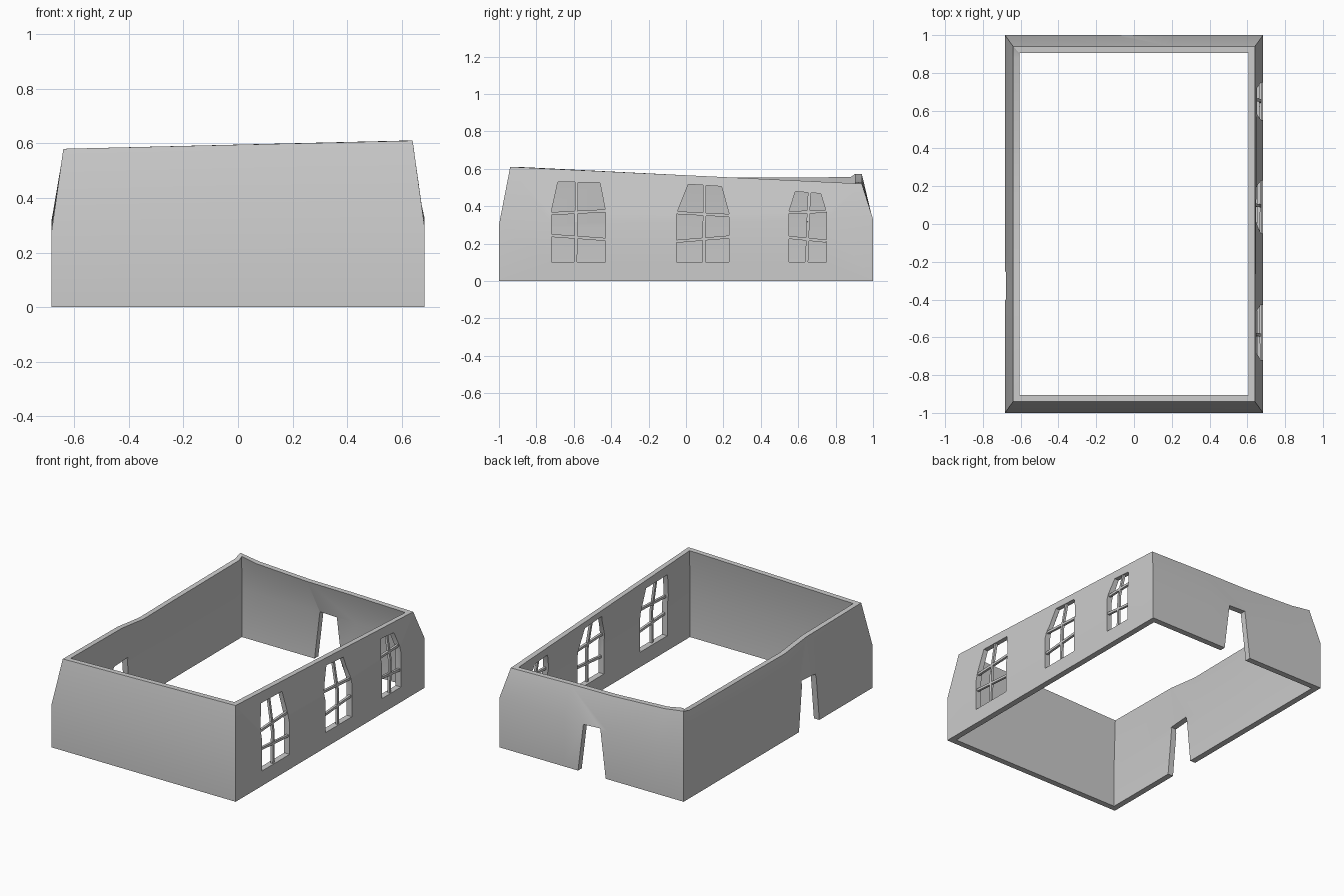
import bpy, bmesh, math
from mathutils import Vector

if "Cube" in bpy.data.objects:
    bpy.data.objects.remove(bpy.data.objects["Cube"])

HX, HY = 0.683, 1.0          # outer half sizes at the base


def make(name, bm):
    bmesh.ops.recalc_face_normals(bm, faces=bm.faces)
    me = bpy.data.meshes.new(name)
    bm.to_mesh(me)
    bm.free()
    ob = bpy.data.objects.new(name, me)
    bpy.context.collection.objects.link(ob)
    return ob


def clamp(v, h):
    return max(-h, min(h, v))


# Perimeter stations: x, y, height of the bend, height of the top
stations = [
    (-HX, -HY, .28, .58), (HX, -HY, .30, .61),                        # front
    (HX, HY, .33, .52),                                             # right
    (.2, HY, .32, .53), (-.12, HY, .32, .533), (-.5, HY, .32, .552),  # back
    (-HX, HY, .32, .572), (-HX, .88, .32, .555), (-HX, .23, .31, .552),
    (-HX, -.13, .30, .548), (-HX, -.36, .29, .574),                 # left
]

# Wall ring: outer foot, outer bend, outer top, inner top, inner bend, inner foot
bm = bmesh.new()
rings = []
for x, y, zb, zt in stations:
    levels = [(0, 0, 0), (0, 0, zb), (.043, .06, zt),
              (.077, .096, zt), (.04, .04, zb), (.04, .04, 0)]
    rings.append([bm.verts.new((clamp(x, HX - ix), clamp(y, HY - iy), z))
                  for ix, iy, z in levels])
for a, b in zip(rings, rings[1:] + rings[:1]):
    for i in range(6):
        j = (i + 1) % 6
        bm.faces.new((a[i], b[i], b[j], a[j]))
walls = make("walls", bm)


def cut(name, outline, axis, lo, hi):
    """Prism with an outline of (across, z) points, removed from the walls."""
    c = bmesh.new()
    ends = []
    for d in (lo, hi):
        pts = [(d, u, z) if axis == 'X' else (u, d, z) for u, z in outline]
        ends.append([c.verts.new(p) for p in pts])
        c.faces.new(ends[-1])
    n = len(outline)
    for i in range(n):
        j = (i + 1) % n
        c.faces.new((ends[0][i], ends[0][j], ends[1][j], ends[1][i]))
    cutter = make(name, c)
    cutter.hide_render = True
    m = walls.modifiers.new(name, 'BOOLEAN')
    m.operation, m.solver, m.object = 'DIFFERENCE', 'EXACT', cutter
    bpy.context.view_layer.objects.active = walls
    bpy.ops.object.modifier_apply(modifier=name)
    bpy.data.objects.remove(cutter)


def wall_point(y, z):
    """Point in the middle of the right wall's thickness."""
    bend, top = .315, .565 - .048 * y
    t = max(0, (z - bend) / (top - bend))
    return Vector((HX - .015 - .043 * t, y, z))


def bars(name, paths, w=.016):
    """Thin square glazing bars through (y, z) points on the right wall."""
    b = bmesh.new()
    for path in paths:
        for p, q in zip(path, path[1:]):
            p, q = wall_point(*p), wall_point(*q)
            d = (q - p).normalized()
            side = d.cross(Vector((1, 0, 0))).normalized() * w / 2
            out = side.cross(d).normalized() * w / 2
            e = [[b.verts.new(c + side * s + out * o)
                  for s, o in ((-1, -1), (1, -1), (1, 1), (-1, 1))] for c in (p, q)]
            b.faces.new(e[0])
            b.faces.new(e[1])
            for i in range(4):
                j = (i + 1) % 4
                b.faces.new((e[0][i], e[0][j], e[1][j], e[1][i]))
    make(name, b)


# Crooked doorways in the back and left walls
cut("back_door", [(-.105, -.1), (.10, -.1), (.10, 0), (.06, .32), (-.065, .325), (-.105, 0)],
    'Y', .8, 1.1)
cut("left_door", [(-.435, -.1), (-.22, -.1), (-.22, 0), (-.255, .33), (-.40, .32), (-.435, 0)],
    'X', -.8, -.55)

# Windows: y0, y1, shoulder, top y0, z, top y1, z, bar foot y, bar top y, bar ends
windows = [
    (-.72, -.43, .37, -.685, .53, -.46, .525, -.59, -.585, (.36, .375), (.243, .222)),
    (-.05, .23, .36, .012, .517, .19, .505, .095, .10, (.365, .35), (.212, .235)),
    (.55, .75, .37, .585, .478, .72, .467, .645, .66, (.365, .372), (.233, .213)),
]
for k, (a, b, s, ta, za, tb, zb, f, t, up, low) in enumerate(windows):
    cut("window_%d" % k, [(a, .10), (b, .10), (b, s), (tb, zb), (ta, za), (a, s)],
        'X', .5, .8)
    bars("window_bars_%d" % k, [
        [(f, .09), ((f + t) / 2, .315), (t, (za + zb) / 2 + .005)],
        [(a, up[0]), (b, up[1])],
        [(a, low[0]), (b, low[1])]])

# Soft shading across the bend, sharp corners
bpy.ops.object.select_all(action='DESELECT')
walls.select_set(True)
bpy.context.view_layer.objects.active = walls
bpy.ops.object.shade_smooth_by_angle(angle=math.radians(30))
